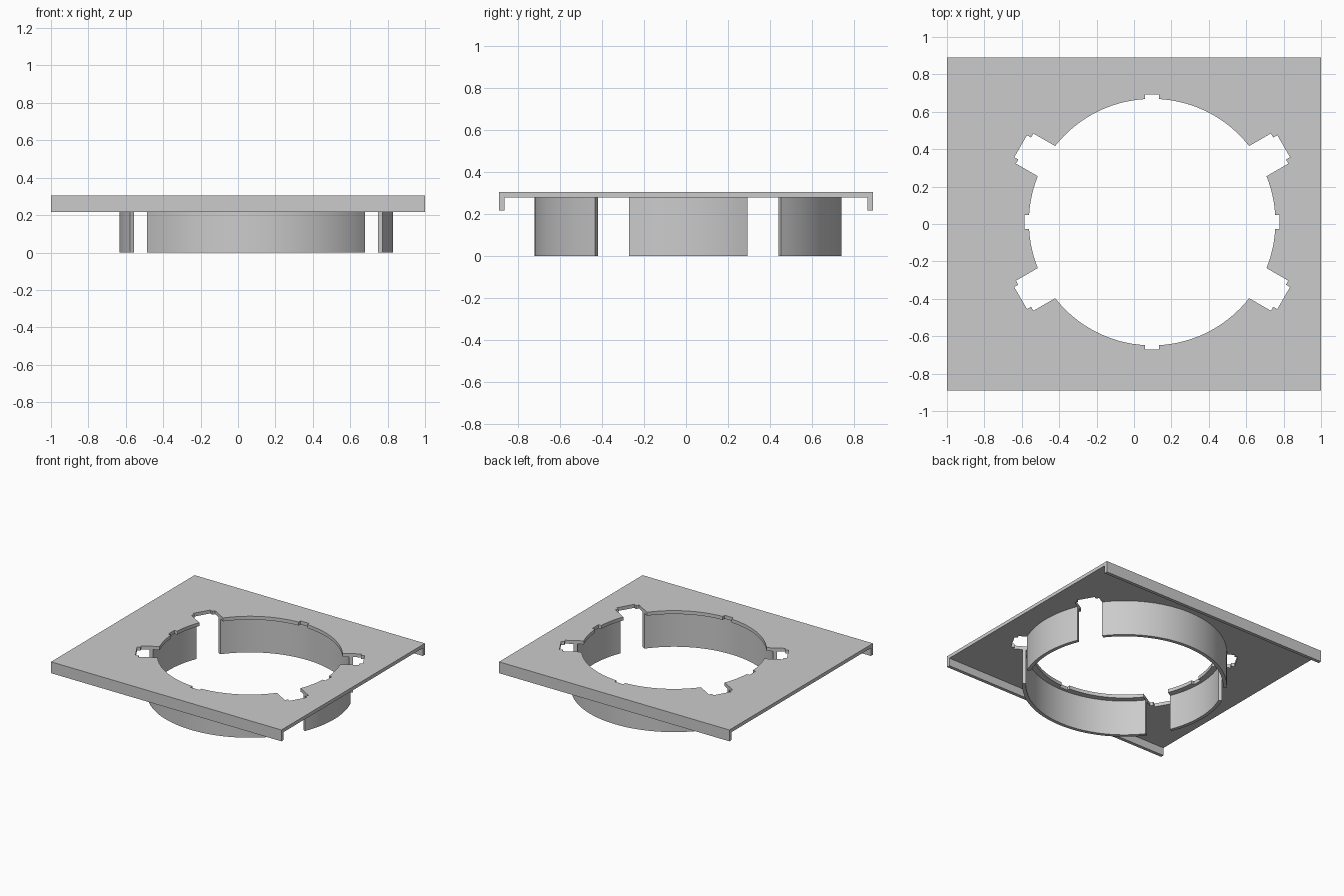
import bpy, bmesh, math

if "Cube" in bpy.data.objects:
    bpy.data.objects.remove(bpy.data.objects["Cube"])

CX, CY = 0.097, 0.01                 # centre of the opening
HOLE_R, WALL_IN, WALL_OUT = 0.659, 0.705, 0.732
PLATE_LOW, PLATE_TOP, LIP_LOW, LIP = 0.278, 0.305, 0.216, 0.026
HALF_X, HALF_Y = 1.0, 0.89
SLOT = 0.093                         # half width of the corner slots

grey = bpy.data.materials.new("light grey")
grey.use_nodes = True
colour = (0.6, 0.6, 0.6, 1)
grey.diffuse_color = colour
grey.node_tree.nodes["Principled BSDF"].inputs["Base Color"].default_value = colour


def prism(name, points, offset):
    """Extrude a closed outline by an offset vector."""
    bm = bmesh.new()
    face = bm.faces.new([bm.verts.new(p) for p in points])
    moved = bmesh.ops.extrude_face_region(bm, geom=[face], use_keep_orig=True)
    verts = [v for v in moved["geom"] if isinstance(v, bmesh.types.BMVert)]
    bmesh.ops.translate(bm, verts=verts, vec=offset)
    bmesh.ops.recalc_face_normals(bm, faces=bm.faces)
    mesh = bpy.data.meshes.new(name)
    bm.to_mesh(mesh)
    bm.free()
    mesh.materials.append(grey)
    obj = bpy.data.objects.new(name, mesh)
    bpy.context.collection.objects.link(obj)
    return obj


def activate(obj):
    bpy.ops.object.select_all(action='DESELECT')
    obj.select_set(True)
    bpy.context.view_layer.objects.active = obj


def arc(radius, start, end, z):
    """Points on an arc around the opening's centre."""
    n = max(2, round(abs(end - start) / math.radians(3)))
    angles = [start + (end - start) * i / n for i in range(n + 1)]
    return [(CX + radius * math.cos(a), CY + radius * math.sin(a), z) for a in angles]


def radial(angle, along, across, z):
    c, s = math.cos(angle), math.sin(angle)
    return (CX + along * c - across * s, CY + along * s + across * c, z)


# Channel-shaped plate with lips along the front and back
half = [(HALF_Y, PLATE_TOP), (HALF_Y, LIP_LOW),
        (HALF_Y - LIP, LIP_LOW), (HALF_Y - LIP, PLATE_LOW)]
profile = half + [(-y, z) for y, z in reversed(half)]
plate = prism("cover_plate", [(-HALF_X, y, z) for y, z in profile], (2 * HALF_X, 0, 0))

# Opening outline: small notches on the axes, stepped slots between them
notch = [(0.682, 0.038)]
slot = [(0.787, SLOT), (0.787, 0.068), (0.812, 0.068)]
features = [(0, notch), (30, slot), (90, notch), (150, slot),
            (180, notch), (210, slot), (270, notch), (330, slot)]
outline = []
for i, (deg, steps) in enumerate(features):
    a = math.radians(deg)
    next_deg, next_steps = features[(i + 1) % len(features)]
    b = math.radians(next_deg if next_deg > deg else next_deg + 360)
    outline += [radial(a, r, -w, 0.25) for r, w in steps]
    outline += [radial(a, r, w, 0.25) for r, w in reversed(steps)]
    outline += arc(HOLE_R, a + math.asin(steps[0][1] / HOLE_R),
                   b - math.asin(next_steps[0][1] / HOLE_R), 0.25)
cutter = prism("opening_cutter", outline, (0, 0, 0.1))
cutter.hide_render = True

cut = plate.modifiers.new("opening", 'BOOLEAN')
cut.operation = 'DIFFERENCE'
cut.solver = 'EXACT'
cut.object = cutter
activate(plate)
bpy.ops.object.modifier_apply(modifier=cut.name)
bpy.data.objects.remove(cutter)

# Four curved walls under the plate, separated by the slots
gap_in, gap_out = math.asin(SLOT / WALL_IN), math.asin(SLOT / WALL_OUT)
walls = {"back_wall": (30, 150), "right_wall": (150, 210),
         "front_wall": (210, 330), "left_wall": (330, 390)}
for name, (start, end) in walls.items():
    a, b = math.radians(start), math.radians(end)
    ring = arc(WALL_OUT, a + gap_out, b - gap_out, 0)
    ring += arc(WALL_IN, b - gap_in, a + gap_in, 0)
    wall = prism(name, ring, (0, 0, PLATE_LOW))
    activate(wall)
    bpy.ops.object.shade_smooth_by_angle(angle=math.radians(30))
